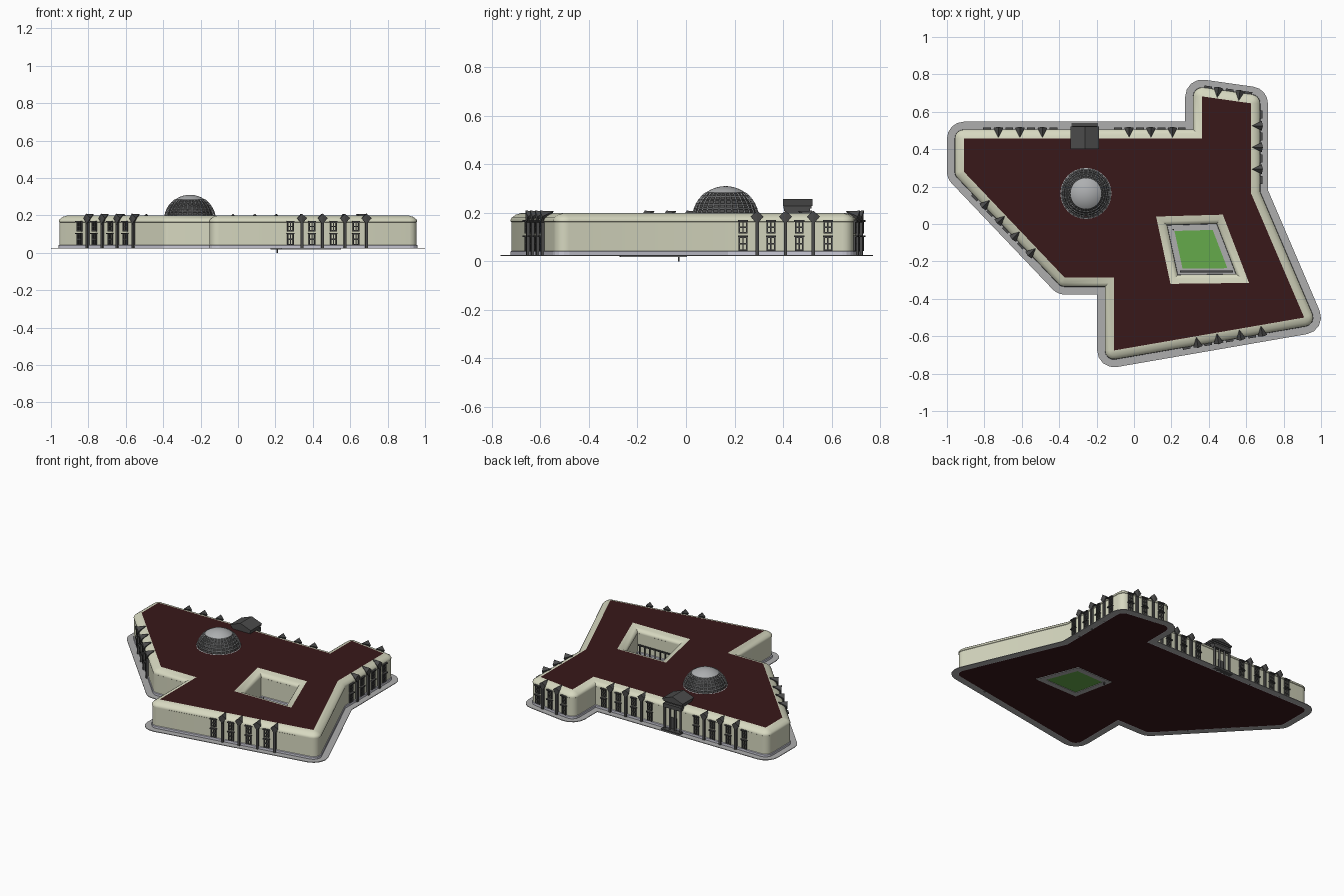
import bpy, bmesh, math
from mathutils import Vector, Matrix

if "Cube" in bpy.data.objects:
    bpy.data.objects.remove(bpy.data.objects["Cube"])


def mat(name, r, g, b):
    m = bpy.data.materials.new(name)
    m.diffuse_color = (r, g, b, 1)
    m.use_nodes = True
    m.node_tree.nodes["Principled BSDF"].inputs["Base Color"].default_value = m.diffuse_color
    return m


CREAM = mat("cream_wall", .68, .69, .53)
MAROON = mat("maroon_roof", .04, .009, .01)
GREEN = mat("lawn_green", .13, .40, .07)
DARK = mat("dark_grey", .07, .07, .07)
PAVE = mat("paving", .42, .42, .42)
BAND = mat("base_band", .60, .60, .68)
STEEL = mat("dome_grey", .42, .43, .44)

# Roof outline (counter-clockwise) and courtyard opening (clockwise)
ROOF = [(-.91, .457), (-.91, .28), (-.37, -.287), (-.107, -.287), (-.107, -.676),
        (.91, -.50), (.626, .163), (.626, .645), (.364, .682), (.364, .457)]
COURT = [(.118, .04), (.475, .05), (.615, -.315), (.195, -.32)]
W, P = .045, .09    # wall face and paving edge, measured out from the roof edge
COL = .022          # bottom of the paving


def finish(bm, name, material=None, smooth=None, weld=True):
    if weld:
        bmesh.ops.remove_doubles(bm, verts=bm.verts, dist=1e-5)
    bmesh.ops.recalc_face_normals(bm, faces=bm.faces)
    me = bpy.data.meshes.new(name)
    bm.to_mesh(me)
    bm.free()
    ob = bpy.data.objects.new(name, me)
    bpy.context.collection.objects.link(ob)
    if material:
        me.materials.append(material)
    if smooth:
        bpy.context.view_layer.objects.active = ob
        ob.select_set(True)
        bpy.ops.object.shade_smooth_by_angle(angle=math.radians(smooth))
        ob.select_set(False)
    return ob


def ring(poly, d, z):
    """Offset outline: rounded on convex corners, mitred on inner corners."""
    pts = []
    for i, p in enumerate(poly):
        p = Vector(p)
        t1 = (p - Vector(poly[i - 1])).normalized()
        t2 = (Vector(poly[(i + 1) % len(poly)]) - p).normalized()
        n1, n2 = Vector((t1.y, -t1.x)), Vector((t2.y, -t2.x))
        turn = t1.x * t2.y - t1.y * t2.x
        if turn > 0:
            a, sweep = math.atan2(n1.y, n1.x), math.acos(max(-1, min(1, n1.dot(n2))))
            for k in range(5):
                b = a + sweep * k / 4
                pts.append((p.x + d * math.cos(b), p.y + d * math.sin(b), z))
        else:
            q = p + (n1 + n2) * d / (1 + n1.dot(n2))
            pts.append((q.x, q.y, z))
    return pts


def loft(bm, rings, closed=False):
    rows = [[bm.verts.new(p) for p in r] for r in rings]
    n = len(rows[0])
    pairs = list(zip(rows, rows[1:])) + ([(rows[-1], rows[0])] if closed else [])
    for a, b in pairs:
        for i in range(n):
            j = (i + 1) % n
            bm.faces.new((a[i], a[j], b[j], b[i]))


def shell(name, poly, profile, material, closed=False, smooth=None):
    bm = bmesh.new()
    loft(bm, [ring(poly, d, z) for d, z in profile], closed)
    return finish(bm, name, material, smooth)


def sheet(name, loops, material, up=True):
    """Flat surface filling an outline, with holes."""
    bm = bmesh.new()
    for pts in loops:
        vs = [bm.verts.new(p) for p in pts]
        for i in range(len(vs)):
            bm.edges.new((vs[i - 1], vs[i]))
    bmesh.ops.remove_doubles(bm, verts=bm.verts, dist=1e-5)
    bmesh.ops.triangle_fill(bm, edges=bm.edges[:], use_beauty=True, normal=(0, 0, 1))
    ob = finish(bm, name, material)
    if (ob.data.polygons[0].normal.z > 0) != up:
        ob.data.flip_normals()
    return ob


def box(bm, x0, x1, y0, y1, z0, z1, frame=Matrix()):
    m = frame @ Matrix.Translation(((x0 + x1) / 2, (y0 + y1) / 2, (z0 + z1) / 2))
    bmesh.ops.create_cube(bm, size=1, matrix=m @ Matrix.Diagonal((x1 - x0, y1 - y0, z1 - z0, 1)))


def cylinder(bm, x, y, z0, z1, r):
    bmesh.ops.create_cone(bm, cap_ends=True, segments=12, radius1=r, radius2=r,
                          depth=z1 - z0, matrix=Matrix.Translation((x, y, (z0 + z1) / 2)))


# Building body: walls with eased cornice, base band, paving, roof, underside
CORNICE = [(W, COL), (W, .163), (W + .003, .165), (W + .003, .172),
           (W - .002, .18), (W - .018, .192), (0, .2)]
for label, poly in (("outer", ROOF), ("courtyard", COURT)):
    shell(label + "_wall", poly, CORNICE, CREAM, smooth=35)
    shell(label + "_base_band", poly,
          [(W, COL), (W + .004, COL), (W + .004, .04), (W, .043)], BAND)
shell("outer_paving", ROOF, [(W, COL), (P, COL), (P, COL + .004), (W, COL + .004)], PAVE, True)
shell("courtyard_paving", COURT, [(W, .018), (.08, .018), (.08, .024), (W, .024)], PAVE, True)
sheet("roof", [ring(ROOF, 0, .2), ring(COURT, 0, .2)], MAROON)
sheet("underside", [ring(ROOF, W, COL), ring(COURT, W, COL)], MAROON, up=False)
sheet("lawn", [ring(COURT, .08, .021)], GREEN)


# Facades: local x along the wall, y outward from the roof edge
def facade(name, edge, axis, windows, pilasters):
    a, b = Vector(ROOF[edge]), Vector(ROOF[(edge + 1) % len(ROOF)])
    t = (b - a).normalized()
    n = Vector((t.y, -t.x))
    bm = bmesh.new()

    def frame_at(v):
        o = a + t * ((v - (a + n * W)[axis]) / t[axis])
        return Matrix(((t.x, n.x, 0, o.x), (t.y, n.y, 0, o.y), (0, 0, 1, 0), (0, 0, 0, 1)))

    for v in windows:
        f = frame_at(v)
        for z0, z1 in ((.045, .1), (.118, .163)):
            zm = z0 + (z1 - z0) * .5
            for x in (-.015, 0, .015):
                box(bm, x - .003, x + .003, W - .004, W + .008, z0, z1, f)
            for z in (z0, zm, z1):
                box(bm, -.018, .018, W - .004, W + .008, z - .003, z + .003, f)
            box(bm, -.021, .021, W - .004, W + .015, z1, z1 + .007, f)
    for v in pilasters:
        f = frame_at(v)
        box(bm, -.007, .007, W - .004, W + .014, COL, .165, f)
        # gabled cap with tapered corbel
        tip, left, right, apex, foot, back = [bm.verts.new(f @ Vector(p)) for p in (
            (0, .005, .207), (-.026, W + .012, .185), (.026, W + .012, .185),
            (0, W + .018, .209), (0, W + .016, .152), (0, W - .006, .152))]
        for tri in ((tip, left, apex), (tip, apex, right), (left, foot, apex),
                    (apex, foot, right), (left, back, foot), (foot, back, right),
                    (tip, back, left), (tip, right, back)):
            bm.faces.new(tri)
    finish(bm, name, DARK, weld=False)


facade("southwest_windows", 1, 0, (-.845, -.765, -.68, -.60), (-.80, -.72, -.64, -.555))
facade("south_windows", 4, 0, (.28, .395, .51, .63), (.34, .45, .57, .685))
facade("east_windows", 6, 1, (.235, .35, .467, .585), (.293, .41, .525))
facade("wing_north_windows", 7, 0, (.395, .51, .61), (.45, .565))
facade("north_windows", 9, 0, (-.785, -.667, -.55, -.43, -.085, .032, .147, .255),
       (-.725, -.61, -.49, -.027, .09, .205))

# Dome: open rib lattice over a glazed shell, with a smooth cap
DX, DY, DZ, R = -.257, .163, .173, .136


def dome_ring(r, deg, n=30):
    e = math.radians(deg)
    return [(DX + r * math.cos(e) * math.cos(k * math.tau / n),
             DY + r * math.cos(e) * math.sin(k * math.tau / n),
             DZ + r * math.sin(e)) for k in range(n)]


bm = bmesh.new()
loft(bm, [dome_ring(R, 11 + 8.4 * k) for k in range(6)])
ribs = finish(bm, "dome_ribs", STEEL)
wire = ribs.modifiers.new("ribs", "WIREFRAME")
wire.thickness = .007
for name, r, lo, m in (("dome_glass", R - .008, 11, DARK), ("dome_cap", R + .001, 52, STEEL)):
    bm = bmesh.new()
    loft(bm, [dome_ring(r, lo + (90 - lo) * k / 8) for k in range(9)])
    bmesh.ops.remove_doubles(bm, verts=bm.verts, dist=1e-5)
    bmesh.ops.dissolve_degenerate(bm, edges=bm.edges[:], dist=1e-6)
    finish(bm, name, m, smooth=40)

# Entrance portico on the north side
PX = -.263
bm = bmesh.new()
for h, y0, y1, z0, z1 in ((.066, .41, .505, .198, .208), (.07, .405, .512, .208, .218),
                          (.074, .402, .518, .218, .228)):
    box(bm, PX - h, PX + h, y0, y1, z0, z1)
box(bm, PX - .066, PX + .066, .49, .525, .175, .2)
box(bm, PX - .07, PX + .07, .50, .54, COL, .034)
finish(bm, "portico_entablature", DARK, weld=False)

bm = bmesh.new()
sides = [[bm.verts.new((PX + x, y, z)) for x, z in ((-.077, .228), (.077, .228), (0, .257))]
         for y in (.40, .522)]
for i in range(3):
    j = (i + 1) % 3
    bm.faces.new((sides[0][i], sides[0][j], sides[1][j], sides[1][i]))
for s in sides:
    bm.faces.new(s)
finish(bm, "portico_roof", DARK)

bm = bmesh.new()
for x in (-.058, -.02, .02, .058):
    cylinder(bm, PX + x, .517, .03, .18, .007)
finish(bm, "portico_columns", DARK, smooth=40, weld=False)
bm = bmesh.new()
box(bm, PX - .02, PX + .02, .495, .506, COL, .11)
finish(bm, "entrance_door", DARK)

# Courtyard arcade along the south side, and one garden post
bm = bmesh.new()
for k in range(8):
    x = .255 + k * .038
    box(bm, x - .003, x + .003, -.256, -.25, .02, .095)
box(bm, .245, .53, -.258, -.248, .093, .1)
finish(bm, "courtyard_arcade", DARK, weld=False)
bm = bmesh.new()
cylinder(bm, .21, -.03, 0, .05, .004)
finish(bm, "garden_post", DARK)
